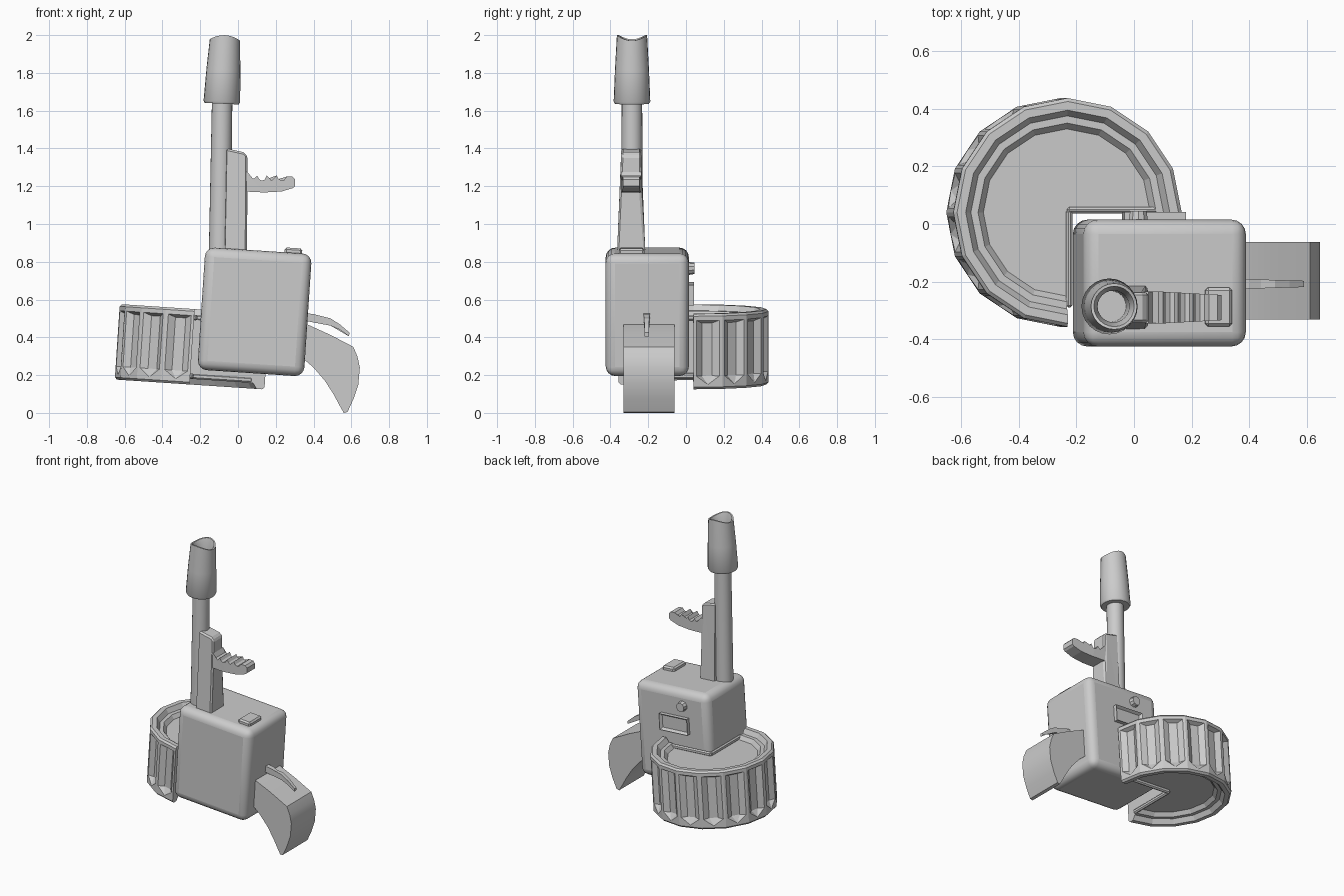
import bpy, bmesh, math
from mathutils import Vector

if "Cube" in bpy.data.objects:
    bpy.data.objects.remove(bpy.data.objects["Cube"])

TILT = math.radians(3.8)


def finish(name, bm, loc=(0, 0, 0), tilt=0.0, smooth=None):
    bmesh.ops.remove_doubles(bm, verts=bm.verts, dist=1e-5)
    bmesh.ops.recalc_face_normals(bm, faces=bm.faces)
    me = bpy.data.meshes.new(name)
    bm.to_mesh(me)
    bm.free()
    ob = bpy.data.objects.new(name, me)
    bpy.context.collection.objects.link(ob)
    ob.location = loc
    ob.rotation_euler = (0, tilt, 0)
    if smooth:
        bpy.ops.object.select_all(action='DESELECT')
        bpy.context.view_layer.objects.active = ob
        ob.select_set(True)
        bpy.ops.object.shade_smooth_by_angle(angle=math.radians(smooth))
    return ob


def bevel(ob, width, segments=1):
    m = ob.modifiers.new("bevel", 'BEVEL')
    m.width, m.segments, m.limit_method = width, segments, 'ANGLE'
    m.angle_limit = math.radians(40)
    return ob


def box(name, size, loc, tilt=TILT, smooth=None):
    bm = bmesh.new()
    bmesh.ops.create_cube(bm, size=1)
    bmesh.ops.scale(bm, vec=Vector(size), verts=bm.verts)
    return finish(name, bm, loc, tilt, smooth)


def prism(name, pts, yc, width, smooth=None):
    """Extrude an x-z outline along y; width is a function of (x, z)."""
    bm = bmesh.new()
    sides = [[bm.verts.new((x, yc + s * width(x, z) / 2, z)) for x, z in pts] for s in (-1, 1)]
    a, b = sides
    bm.faces.new(a)
    bm.faces.new(b[::-1])
    for i in range(len(pts)):
        j = (i + 1) % len(pts)
        bm.faces.new((a[i], a[j], b[j], b[i]))
    bmesh.ops.triangulate(bm, faces=[f for f in bm.faces if len(f.verts) > 4])
    return finish(name, bm, smooth=smooth)


def lathe(name, prof, loc, tilt, n=24, saddle=0.0, zmin=9.0):
    """Spin an (r, z) profile; points above zmin dip toward +-x."""
    bm = bmesh.new()
    rings = []
    for r, z in prof:
        ring = []
        for i in range(n):
            t = 2 * math.pi * i / n
            dz = saddle * math.cos(t) ** 2 if z > zmin else 0
            ring.append(bm.verts.new((r * math.cos(t), r * math.sin(t), z - dz)))
        rings.append(ring)
    for p, q in zip(rings, rings[1:]):
        for i in range(n):
            j = (i + 1) % n
            bm.faces.new((p[i], p[j], q[j], q[i]))
    bm.faces.new(rings[0])
    bm.faces.new(rings[-1])
    return finish(name, bm, loc, tilt, smooth=40)


# receiver block
body = box("receiver_body", (0.565, 0.44, 0.65), (0.088, -0.205, 0.535), smooth=35)
bevel(body, 0.05, 4)

# three-quarter drum with fluted sides and stepped ends
H, R, PANELS = 0.2, 0.397, 12
bm = bmesh.new()


def pt(r, t, z):
    return bm.verts.new((r * math.cos(t), r * math.sin(t), z))


top = [(0, H - .055), (.29, H - .055), (.31, H - .03), (.335, H - .03), (.355, H), (.385, H), (R, H - .012)]
outline = top + [(r, -z) for r, z in reversed(top)]
step = math.radians(270) / PANELS
for k in range(PANELS):
    t0, t1 = k * step, (k + 1) * step
    for (r0, z0), (r1, z1) in zip(outline, outline[1:]):
        if r0 == r1 == R:
            continue
        q = [pt(r0, t0, z0), pt(r1, t0, z1), pt(r1, t1, z1)]
        if r0 > 0 and r1 > 0:
            q.append(pt(r0, t1, z0))
        elif r1 == 0:
            q = [q[0], q[1], pt(r0, t1, z0)]
        bm.faces.new(q)
    # flute in this side panel: u runs across, d is the depth
    A, B = Vector((math.cos(t0), math.sin(t0), 0)) * R, Vector((math.cos(t1), math.sin(t1), 0)) * R
    n = (A + B).normalized()

    def f(u, z, d=0.0):
        return bm.verts.new(A.lerp(B, u) - n * d + Vector((0, 0, z)))

    zt, zb = H - .035, -.13
    at, bt, ab, bb = f(0, H - .012), f(1, H - .012), f(0, -H + .012), f(1, -H + .012)
    tl, tr, bl, br, tip = f(.1, zt), f(.9, zt), f(.1, zb), f(.9, zb), f(.5, -.175)
    ml, mr, nl, nr = f(.32, zt - .015, .026), f(.68, zt - .015, .026), f(.32, zb, .026), f(.68, zb, .026)
    for q in ((at, bt, tr, tl), (at, tl, bl, ab), (bt, bb, br, tr), (ab, bl, tip), (ab, tip, bb), (tip, br, bb),
              (tl, tr, mr, ml), (tl, ml, nl, bl), (tr, br, nr, mr), (ml, mr, nr, nl),
              (bl, nl, tip), (nl, nr, tip), (nr, br, tip)):
        bm.faces.new(q)
for t in (0, math.radians(270)):
    bm.faces.new([pt(r, t, z) for r, z in outline])
DRUM = Vector((-0.243, 0.04, 0.35))
finish("drum_magazine", bm, DRUM, TILT)

# raised lips edging the notch of the drum, on both ends
for s, label in ((1, "upper"), (-1, "lower")):
    for size, off in (((.33, .022, .03), (.165, .008)), ((.022, .34, .03), (.008, -.16))):
        o = Vector((off[0], off[1], s * (H - .045)))
        c, sn = math.cos(TILT), math.sin(TILT)
        loc = DRUM + Vector((o.x * c + o.z * sn, o.y, o.z * c - o.x * sn))
        bevel(box("drum_lip_" + label, size, loc), 0.008)

# barrel and flared muzzle with a saddle-shaped mouth
lathe("barrel", [(.058, 0), (.054, .85)], (-0.097, -0.286, 0.82), math.radians(0.9))
lathe("muzzle", [(.04, 0), (.09, 0), (.097, .012), (.09, .18), (.08, .363), (.07, .363), (.055, .30), (.054, .1)],
      (-0.086, -0.286, 1.637), math.radians(2.8), saddle=0.025, zmin=0.35)

# tapered bar beside the barrel
bar = prism("handle_bar", [(-.07, .85), (.047, .85), (.05, 1.15), (.05, 1.36), (.03, 1.38), (-.06, 1.40)],
            -0.29, lambda x, z: .15 - .045 * min(1, max(0, (z - .87) / .28)))
bevel(bar, 0.01)

# front handle with finger grooves
grip = [(.035, 1.172), (.14, 1.167), (.23, 1.172), (.29, 1.19), (.303, 1.20), (.303, 1.235), (.29, 1.25), (.26, 1.252)]
for i in range(3):
    x = .245 - i * .052
    grip += [(x, 1.234), (x - .016, 1.230), (x - .03, 1.238), (x - .04, 1.257)]
grip += [(.085, 1.24), (.065, 1.245), (.05, 1.275), (.035, 1.275)]
prism("front_handle", grip, -0.29, lambda x, z: .11 - .11 * max(0, x - .1))

# curved rear grip
prism("rear_grip", [(.33, .48), (.37, .467), (.487, .414), (.61, .35), (.632, .30), (.645, .24), (.637, .15),
                    (.612, .075), (.58, .005), (.56, 0), (.54, .035), (.505, .10), (.46, .17), (.40, .24), (.33, .30)],
      -0.197, lambda x, z: .27, smooth=30)

# trigger
prism("trigger", [(.34, .53), (.40, .523), (.44, .507), (.49, .50), (.54, .468), (.59, .425), (.588, .405),
                  (.54, .44), (.49, .462), (.43, .475), (.34, .49)],
      -0.208, lambda x, z: .035 - .06 * max(0, x - .37))

# rear sight block on top
bevel(box("sight_block", (.093, .135, .05), (.293, -.288, .848)), 0.01)

# button and framed panel on the back face
bm = bmesh.new()
bmesh.ops.create_cone(bm, cap_ends=True, segments=10, radius1=.036, radius2=.03, depth=.04)
button = finish("back_button", bm, (.015, .025, .765))
button.rotation_euler = (-math.pi / 2, 0, 0)

bm = bmesh.new()
bmesh.ops.create_cube(bm, size=1)
bmesh.ops.scale(bm, vec=(.215, .04, .11), verts=bm.verts)
bm.faces.ensure_lookup_table()
face = max(bm.faces, key=lambda q: q.calc_center_median().y)
bmesh.ops.inset_region(bm, faces=[face], thickness=.018)
bmesh.ops.translate(bm, verts=face.verts, vec=(0, -.018, 0))
finish("back_panel", bm, (.07, .022, .63), TILT)
